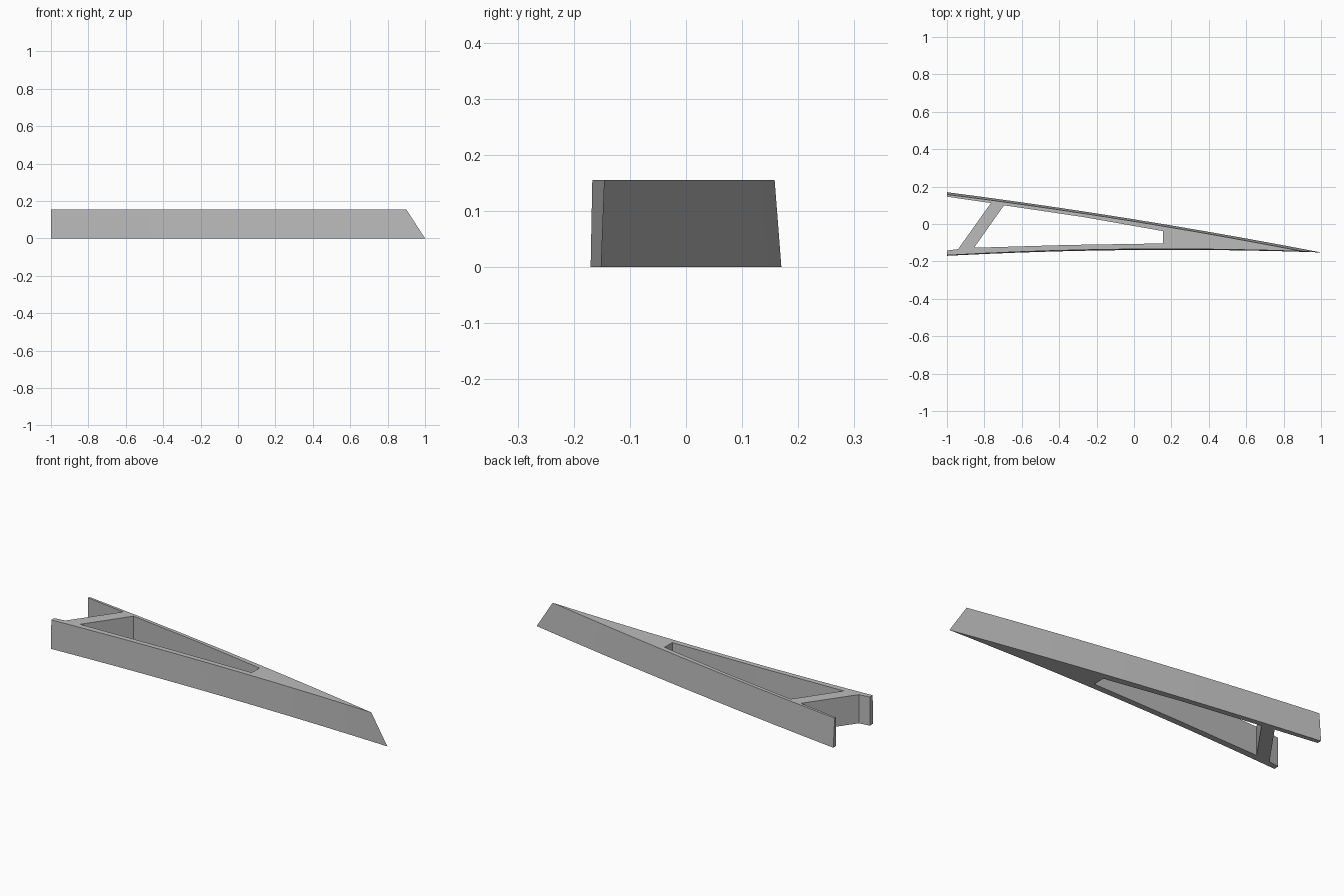
import bpy, bmesh

if "Cube" in bpy.data.objects:
    bpy.data.objects.remove(bpy.data.objects["Cube"])

H = 0.155      # frame height
N = 10         # segments along the curved sides

grey = bpy.data.materials.new("plain grey")
grey.diffuse_color = (0.5, 0.5, 0.5, 1)
grey.use_nodes = True
grey.node_tree.nodes["Principled BSDF"].inputs["Base Color"].default_value = grey.diffuse_color


def prism(name, bottom, top, z0, z1):
    """Closed solid between two matching outlines (counter-clockwise)."""
    bm = bmesh.new()
    lo = [bm.verts.new((x, y, z0)) for x, y in bottom]
    hi = [bm.verts.new((x, y, z1)) for x, y in top]
    bm.faces.new(lo[::-1])
    bm.faces.new(hi)
    n = len(lo)
    for i in range(n):
        j = (i + 1) % n
        bm.faces.new((lo[i], lo[j], hi[j], hi[i]))
    bmesh.ops.recalc_face_normals(bm, faces=bm.faces)
    mesh = bpy.data.meshes.new(name)
    bm.to_mesh(mesh)
    bm.free()
    mesh.materials.append(grey)
    obj = bpy.data.objects.new(name, mesh)
    bpy.context.collection.objects.link(obj)
    return obj


def bowed(y0, y1, bulge, x1):
    """Gently bowed side running from x = -1 to the tip at x1."""
    ts = [i / N for i in range(N + 1)]
    return [(-1 + (x1 + 1) * t, y0 + (y1 - y0) * t + 4 * bulge * t * (1 - t)) for t in ts]


def outline(front, back, tip_x, tip_y):
    near = bowed(front, tip_y, 0.022, tip_x)
    far = bowed(back, tip_y, 0.016, tip_x)
    return near + far[-2::-1]


# Long tapering frame with a raked tip and leaning sides
frame = prism("wedge_frame", outline(-0.17, 0.17, 1.0, -0.152),
              outline(-0.167, 0.158, 0.9, -0.146), 0, H)

# Openings: long inner window and the open notch behind the slanted crossbar
window = [(-0.855, -0.127), (-0.35, -0.112), (0.155, -0.104), (0.155, -0.038),
          (-0.27, 0.037), (-0.695, 0.1)]
notch = [(-1.1, -0.145), (-1.0, -0.142), (-0.94, -0.134), (-0.765, 0.112),
         (-1.0, 0.146), (-1.1, 0.16)]
for name, pts in (("window_cutter", window), ("notch_cutter", notch)):
    cutter = prism(name, pts, pts, -0.1, H + 0.1)
    cutter.hide_render = True
    mod = frame.modifiers.new(name, 'BOOLEAN')
    mod.operation = 'DIFFERENCE'
    mod.solver = 'EXACT'
    mod.object = cutter
    bpy.context.view_layer.objects.active = frame
    bpy.ops.object.modifier_apply(modifier=name)
    bpy.data.objects.remove(cutter)

# Smooth the bowed sides, keep the corners crisp
bpy.ops.object.select_all(action='DESELECT')
frame.select_set(True)
bpy.context.view_layer.objects.active = frame
bpy.ops.object.shade_smooth_by_angle()
